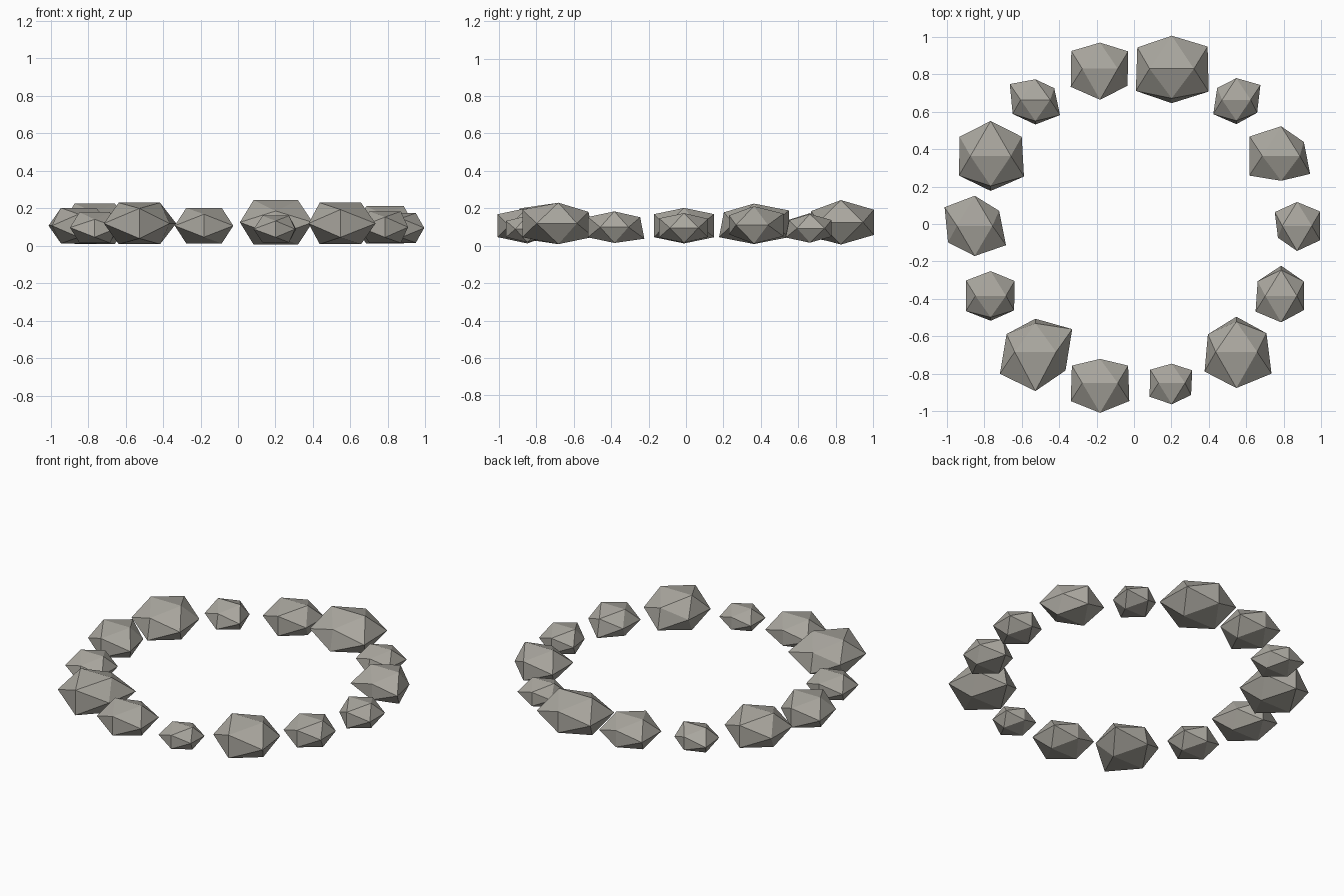
import bpy, bmesh, math

default_cube = bpy.data.objects.get("Cube")
if default_cube:
    bpy.data.objects.remove(default_cube, do_unlink=True)

stone_grey = bpy.data.materials.new("stone_grey")
stone_grey.use_nodes = True
colour = (0.40, 0.385, 0.345, 1)
stone_grey.diffuse_color = colour
stone_grey.node_tree.nodes["Principled BSDF"].inputs["Base Color"].default_value = colour

GOLDEN = (1 + math.sqrt(5)) / 2
UNIT = math.sqrt(1 + GOLDEN ** 2)
FLATTEN = 0.62
RING_RADIUS = 0.86
RING_CENTRE = (0.01, -0.01)
SIDES = ("NE", "N", "NW", "SW", "S", "SE")

# Each stone, counter-clockwise from the left: radius, how far each side
# bulges (in the order of SIDES), and the side whose upper edge is cut back
STONES = [
    (0.15, (0.97, 1, 0.93, 0.8, 1.05, 0.97), ""),
    (0.19, (0.75, 0.98, 1.04, 1.05, 0.82, 0.96), ""),
    (0.145, (1.04, 0.94, 0.83, 1, 1.05, 0.9), "S"),
    (0.225, (1, 0.92, 0.96, 1, 0.96, 1.03), "S"),
    (0.18, (0.98, 0.91, 1, 1.02, 1.08, 0.96), ""),
    (0.15, (0.79, 0.86, 1.07, 0.95, 1.03, 1.03), "S"),
    (0.205, (0.95, 1.07, 0.95, 0.97, 1.07, 1.02), "S"),
    (0.18, (0.85, 1.05, 1.05, 0.93, 1.05, 1.09), ""),
    (0.155, (0.97, 1, 1, 1, 1.01, 0.95), "S"),
    (0.21, (1.1, 0.99, 0.86, 1.06, 1.17, 0.9), "N"),
    (0.18, (0.98, 0.84, 0.98, 1.02, 1.04, 1.02), ""),
    (0.135, (0.95, 0.9, 1, 1.03, 0.99, 0.9), ""),
    (0.21, (0.9, 1.05, 0.85, 0.95, 1.08, 1.05), "N"),
    (0.16, (0.9, 1.18, 0.92, 1, 1.04, 0.9), "N"),
]


def icosahedron():
    """Regular icosahedron resting with an edge on top along x."""
    bm = bmesh.new()
    for a in (-1, 1):
        for b in (-GOLDEN, GOLDEN):
            for corner in ((a, 0, b), (0, b, a), (b, a, 0)):
                bm.verts.new([c / UNIT for c in corner])
    bmesh.ops.convex_hull(bm, input=bm.verts)
    return bm


def side_of(co):
    """Compass name of a corner, empty for the top and bottom edges."""
    if abs(co.y) < 0.01:
        return ""
    name = "N" if co.y > 0 else "S"
    if abs(co.x) > 0.01:
        name += "E" if co.x > 0 else "W"
    return name


def add_stone(index, radius, bulges, cut_side):
    bulge = dict(zip(SIDES, bulges))
    bm = icosahedron()
    for v in bm.verts:
        side = side_of(v.co)
        factor = bulge.get(side, 1)
        if side and side == cut_side and v.co.z > 0:
            factor *= 0.86
        v.co *= radius * factor
        v.co.z *= FLATTEN
    bmesh.ops.recalc_face_normals(bm, faces=bm.faces)
    mesh = bpy.data.meshes.new("ring_stone")
    bm.to_mesh(mesh)
    bm.free()
    mesh.materials.append(stone_grey)

    stone = bpy.data.objects.new(f"ring_stone_{index + 1}", mesh)
    angle = math.tau * index / len(STONES)
    stone.location = (RING_CENTRE[0] + RING_RADIUS * math.cos(angle),
                      RING_CENTRE[1] + RING_RADIUS * math.sin(angle),
                      0.035 + 0.4 * radius)
    bpy.context.collection.objects.link(stone)


# Ring of faceted stones
for index, (radius, bulges, cut_side) in enumerate(STONES):
    add_stone(index, radius, bulges, cut_side)
